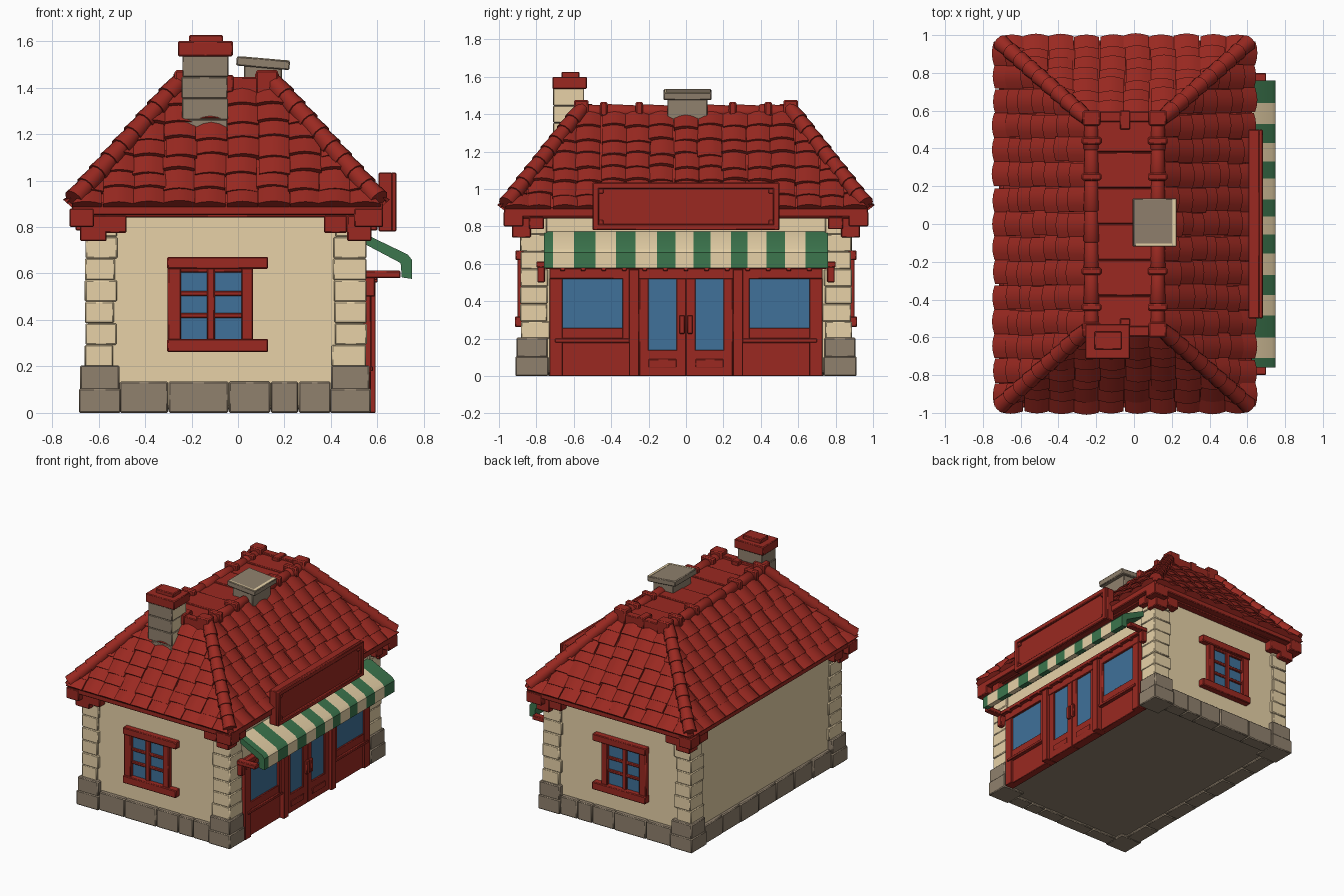
import bpy, bmesh, math, random
from mathutils import Vector, Matrix

if "Cube" in bpy.data.objects:
    bpy.data.objects.remove(bpy.data.objects["Cube"])

random.seed(4)
COLS = {"red": (0.325, 0.022, 0.015), "cream": (0.86, 0.69, 0.42), "stone": (0.28, 0.22, 0.155),
        "glass_blue": (0.05, 0.165, 0.32), "green": (0.045, 0.18, 0.075)}
MATS = {}
for k, c in COLS.items():
    MATS[k] = bpy.data.materials.new(k)
    MATS[k].diffuse_color = (*c, 1)


def finish(name, bm, mats, bevel=0, fix=True):
    if fix:
        bmesh.ops.recalc_face_normals(bm, faces=bm.faces[:])
    me = bpy.data.meshes.new(name)
    bm.to_mesh(me)
    bm.free()
    for m in mats:
        me.materials.append(MATS[m])
    ob = bpy.data.objects.new(name, me)
    bpy.context.collection.objects.link(ob)
    if bevel:
        mod = ob.modifiers.new("bevel", 'BEVEL')
        mod.width, mod.segments = bevel, 1
    bpy.ops.object.select_all(action='DESELECT')
    ob.select_set(True)
    bpy.context.view_layer.objects.active = ob
    bpy.ops.object.shade_smooth_by_angle(angle=math.radians(38))
    return ob


def add_box(bm, x0, x1, y0, y1, z0, z1):
    size = Matrix.Diagonal((x1 - x0, y1 - y0, z1 - z0, 1))
    mid = Matrix.Translation(((x0 + x1) / 2, (y0 + y1) / 2, (z0 + z1) / 2))
    bmesh.ops.create_cube(bm, size=1, matrix=mid @ size)


def boxes(name, mat, items, bevel=0.005):
    bm = bmesh.new()
    for b in items:
        x0, x1, y0, y1, z0, z1 = b
        add_box(bm, min(x0, x1), max(x0, x1), min(y0, y1), max(y0, y1), z0, z1)
    return finish(name, bm, [mat], bevel)


def both(items):
    """Repeat boxes mirrored across y = 0."""
    return items + [(a, b, -d, -c, e, f) for a, b, c, d, e, f in items]


# walls
boxes("walls", "cream", [(-0.645, 0.54, -0.868, 0.868, 0.03, 0.87)], 0)

# stone base: corner blocks and a course of blocks between them
base = [(-0.63, 0.52, -0.85, 0.85, 0.015, 0.10)]
xs = [-0.51, -0.30, -0.04, 0.14, 0.26, 0.40]
corner = []
for x0, x1 in ((-0.685, -0.505), (0.395, 0.572)):
    corner += [(x0, x1, -0.912, -0.735, 0, 0.105), (x0 + 0.006, x1 - 0.006, -0.906, -0.74, 0.1, 0.205)]
course = [(a + 0.001, b - 0.001, -0.897 + random.uniform(-.005, .005), -0.8, 0, 0.135)
          for a, b in zip(xs, xs[1:])]
base += both(corner + course)
for i in range(7):
    y = -0.74 + i * 1.48 / 7
    base.append((-0.67 + random.uniform(-.005, .005), -0.55, y + .001, y + 1.48 / 7 - .001, 0, 0.135))
boxes("stone_base", "stone", base, 0.006)

# corner quoins, nearly flush with the walls
quoins = []
for i in range(7):
    z = 0.2 + i * 0.093
    for xa, xb in ((-0.658, -0.53), (0.553, 0.41)):
        for s in (-1, 1):
            j = random.uniform(-0.012, 0.012)
            quoins.append((xa + j * 0.2, xb + j, s * (0.885 + j * 0.3), s * (0.735 + j), z, z + 0.0925))
boxes("quoins", "cream", quoins, 0.005)

# end windows, front and back
boxes("end_window_frames", "red", both([
    (-0.305, 0.13, -0.912, -0.85, 0.62, 0.672), (-0.305, 0.13, -0.915, -0.85, 0.262, 0.318),
    (-0.303, -0.245, -0.902, -0.85, 0.30, 0.64), (0.015, 0.065, -0.902, -0.85, 0.30, 0.64),
    (-0.134, -0.10, -0.892, -0.85, 0.3, 0.64), (-0.26, 0.03, -0.888, -0.85, 0.408, 0.43),
    (-0.26, 0.03, -0.888, -0.85, 0.503, 0.525), (-0.26, 0.03, -0.888, -0.85, 0.605, 0.63)]))
boxes("end_window_glass", "glass_blue", both([(-0.26, 0.03, -0.876, -0.869, 0.31, 0.62)]), 0)

# shop front: frame, doors, panels, on the right side
shop = both([(0.50, 0.572, -0.73, -0.66, 0, 0.57), (0.50, 0.575, -0.34, -0.30, 0.18, 0.57),
             (0.50, 0.592, -0.305, -0.25, 0, 0.57), (0.50, 0.556, -0.70, -0.30, 0, 0.18),
             (0.50, 0.58, -0.70, -0.30, 0.18, 0.20), (0.50, 0.568, -0.68, -0.32, 0.20, 0.258),
             (0.50, 0.57, -0.25, -0.20, 0.0, 0.54), (0.50, 0.57, -0.05, -0.001, 0.0, 0.54),
             (0.50, 0.57, -0.21, -0.04, 0.0, 0.14), (0.57, 0.576, -0.20, -0.05, 0.045, 0.09)])
shop += [(0.50, 0.575, -0.73, 0.73, 0.52, 0.59), (0.56, 0.60, -0.75, 0.75, 0.572, 0.60)]
shop += [(0.57, 0.60, y - 0.012, y + 0.012, 0.562, 0.58) for y in [-0.66 + i * 0.11 for i in range(13)]]
boxes("shop_front", "red", shop, 0.004)
boxes("door_handles", "red", both([(0.57, 0.592, -0.036, -0.006, 0.225, 0.325)]))
boxes("shop_glass", "glass_blue", both([(0.552, 0.559, -0.67, -0.33, 0.25, 0.53),
                                        (0.552, 0.559, -0.21, -0.04, 0.13, 0.53)]), 0)

# awning brackets
boxes("awning_brackets", "red", both([(0.53, 0.70, -0.80, -0.75, 0.58, 0.612),
                                      (0.53, 0.59, -0.795, -0.755, 0.50, 0.59)]))

# striped awning: one profile extruded per stripe
prof = [(0.53, 0.778), (0.73, 0.682), (0.748, 0.66), (0.748, 0.577), (0.705, 0.583), (0.70, 0.645), (0.53, 0.735)]
edges = [-0.76, -0.71, -0.60, -0.485, -0.375, -0.27, -0.155, -0.055, 0.04, 0.13, 0.24, 0.33, 0.43, 0.53, 0.64, 0.76]
bm = bmesh.new()
for i, (a, b) in enumerate(zip(edges, edges[1:])):
    f = bm.faces.new([bm.verts.new((x, a, z)) for x, z in prof])
    ext = bmesh.ops.extrude_face_region(bm, geom=[f])["geom"]
    vs = [v for v in ext if isinstance(v, bmesh.types.BMVert)]
    bmesh.ops.translate(bm, verts=vs, vec=(0, b - a, 0))
    for v in set(vs) | set(f.verts):
        for g in v.link_faces:
            g.material_index = i % 2
finish("awning", bm, ["green", "cream"])

# sign board with raised border
boxes("sign_board", "red", [(0.605, 0.665, -0.50, 0.50, 0.78, 1.035), (0.50, 0.61, -0.42, 0.42, 0.80, 0.88)])
boxes("sign_border", "red", both([(0.66, 0.682, -0.50, -0.465, 0.78, 1.035),
                                  (0.66, 0.676, -0.47, -0.44, 0.805, 0.835),
                                  (0.66, 0.676, -0.47, -0.44, 0.975, 1.005)]) +
      [(0.66, 0.682, -0.50, 0.50, 0.78, 0.812), (0.66, 0.682, -0.50, 0.50, 1.0, 1.035)])

# eave boards and corner brackets
boxes("eaves", "red", [(-0.715, 0.625, -0.972, 0.972, 0.852, 0.905), (-0.67, 0.58, -0.92, 0.92, 0.842, 0.88)])
br = [(-0.725, -0.62, -0.975, -0.87, 0.80, 0.88), (-0.68, -0.565, -0.93, -0.83, 0.74, 0.85),
      (-0.58, -0.48, -0.93, -0.85, 0.775, 0.85), (0.50, 0.625, -0.975, -0.87, 0.80, 0.88),
      (0.47, 0.575, -0.93, -0.83, 0.74, 0.85), (0.37, 0.47, -0.93, -0.85, 0.775, 0.85),
      (-0.70, -0.62, -0.84, -0.74, 0.785, 0.85), (0.52, 0.60, -0.84, -0.76, 0.785, 0.85)]
boxes("eave_brackets", "red", both(br))

# roof core
EX0, EX1, EY, EZ = -0.70, 0.60, 0.955, 0.895
TX0, TX1, TY, TZ = -0.25, 0.15, 0.56, 1.405
low = [Vector(p) for p in ((EX0, -EY, EZ), (EX1, -EY, EZ), (EX1, EY, EZ), (EX0, EY, EZ))]
top = [Vector(p) for p in ((TX0, -TY, TZ), (TX1, -TY, TZ), (TX1, TY, TZ), (TX0, TY, TZ))]
bm = bmesh.new()
bmesh.ops.convex_hull(bm, input=[bm.verts.new(p) for p in low + top])
finish("roof_core", bm, ["red"])


# curved roof tiles on each slope, trimmed along the hips
def tiles(name, p0, p1, q0, q1, rows=7):
    u = (p1 - p0).normalized()
    rise = (q0 + q1 - p0 - p1) / 2
    v = rise.normalized()
    n = u.cross(v)
    h = rise.length / rows
    length = (p1 - p0).length + 0.04
    cols = round(length / 0.13)
    w = length / cols
    bm = bmesh.new()
    for r in range(rows):
        for c in range(-1, cols + 1):
            a = c * w - 0.02 + random.uniform(-0.008, 0.008)
            s0 = r * h - 0.018 + random.uniform(-0.016, 0.016) * (r > 0)
            s1 = min((r + 1.2) * h, rise.length)
            lift = random.uniform(0.018, 0.028) + 0.012 * (r == 0)
            grid = []
            for s, k in ((s0, -0.012), (s0, lift), (s1, 0.002)):
                row = []
                for t in range(5):
                    arc = 0.016 * math.sin(math.pi * t / 4) if k > 0 else 0
                    row.append(bm.verts.new(p0 + u * (a + w * t / 4) + v * s + n * (k + arc)))
                grid.append(row)
            for g0, g1 in zip(grid, grid[1:]):
                for t in range(4):
                    bm.faces.new((g0[t], g0[t + 1], g1[t + 1], g1[t]))
            bm.faces.new((grid[0][0], grid[1][0], grid[2][0]))
            bm.faces.new((grid[0][4], grid[2][4], grid[1][4]))
    for p, q, sgn in ((p0, q0, -1), (p1, q1, 1)):
        no = (q - p).cross(n)
        if no.dot(u) * sgn < 0:
            no = -no
        bmesh.ops.bisect_plane(bm, geom=bm.verts[:] + bm.edges[:] + bm.faces[:], plane_co=p,
                               plane_no=no.normalized(), clear_outer=True)
    finish(name, bm, ["red"], fix=False)


for i, side in enumerate(("front", "right", "back", "left")):
    j = (i + 1) % 4
    tiles("roof_tiles_" + side, low[i], low[j], top[i], top[j])


# overlapping tapered caps along hips and ridges
def caps(bm, p, q, n, r):
    d = q - p
    rot = d.to_track_quat('Z', 'Y').to_matrix().to_4x4()
    for i in range(n):
        mid = p + d * ((i + 0.5) / n)
        bmesh.ops.create_cone(bm, cap_ends=True, segments=10, radius1=r, radius2=r * 0.8,
                              depth=d.length / n * 1.2, matrix=Matrix.Translation(mid) @ rot)


bm = bmesh.new()
for a, b in zip(low, top):
    caps(bm, a + Vector((0, 0, 0.03)), b + Vector((0, 0, 0.02)), 9, 0.047)
finish("hip_caps", bm, ["red"])
bm = bmesh.new()
for x in (-0.225, 0.125):
    caps(bm, Vector((x, -0.57, 1.412)), Vector((x, 0.57, 1.412)), 7, 0.045)
    for y in (-0.44, -0.25, 0.25, 0.44):
        add_box(bm, x - 0.052, x + 0.052, y - 0.02, y + 0.02, 1.39, 1.466)
    for y in (-0.56, 0.56):
        add_box(bm, x - 0.048, x + 0.048, y - 0.04, y + 0.04, 1.37, 1.475)
finish("ridge_caps", bm, ["red"], 0.008)
# flat roof top between the ridges
flat = [(-0.22, 0.12, y + 0.001, y + 0.189, 1.39, 1.425 + 0.006 * (i % 2))
        for i, y in enumerate([-0.57 + k * 0.19 for k in range(6)])]
flat += both([(-0.22, 0.12, -0.595, -0.54, 1.37, 1.445), (-0.075, -0.02, -0.6, -0.5, 1.38, 1.455)])
boxes("roof_top", "red", flat)

# chimney: stacked courses, cream on the right side, stone elsewhere
bm = bmesh.new()
for i in range(4):
    j = random.uniform(-0.004, 0.004)
    z = 1.17 + i * 0.092
    add_box(bm, -0.24 + j, -0.042 + j, -0.71, -0.545 + j, z, z + 0.092)
for f in bm.faces:
    f.normal_update()
    f.material_index = 1 if f.normal.x > 0.5 else 0
finish("chimney", bm, ["stone", "cream"], 0.004)
boxes("chimney_cap", "red", [(-0.258, -0.022, -0.714, -0.53, 1.535, 1.60), (-0.21, -0.065, -0.665, -0.57, 1.59, 1.627)])

# roof vent with a slightly tilted lid and a pale edge strip
boxes("roof_vent", "stone", [(0.025, 0.19, -0.10, 0.115, 1.35, 1.50)])
lid = boxes("roof_vent_lid", "stone", [(-0.115, 0.115, -0.128, 0.128, -0.02, 0.02)])
strip = boxes("roof_vent_lid_edge", "cream", [(0.092, 0.112, -0.124, 0.124, 0.018, 0.022),
                                              (-0.1, 0.1, -0.124, -0.112, 0.018, 0.0215)], 0)
for ob in (lid, strip):
    ob.location = (0.108, 0.008, 1.505)
    ob.rotation_euler = (0, math.radians(5), 0)

for m in bpy.data.materials:
    if m.users and not m.is_grease_pencil:
        m.use_nodes = True
        m.node_tree.nodes["Principled BSDF"].inputs["Base Color"].default_value = m.diffuse_color
